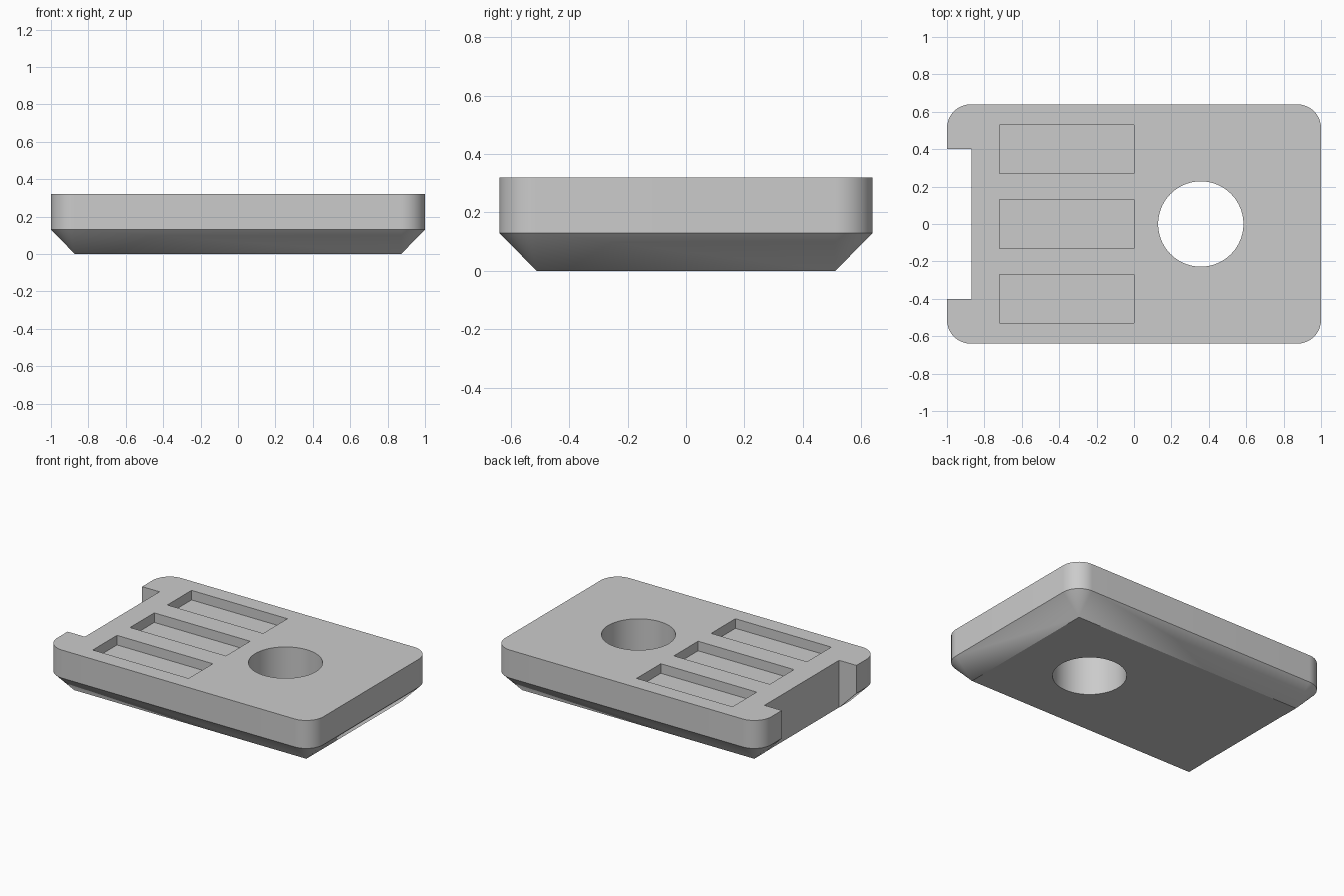
import bpy
import bmesh
from math import pi, sin, cos, radians
from mathutils import Matrix

default = bpy.data.objects.get("Cube")
if default:
    bpy.data.objects.remove(default, do_unlink=True)

HALF_X, HALF_Y, TOP, RIM = 1.0, 0.64, 0.32, 0.13
CORNER = 0.128
ARC_STEPS = 16

grey = bpy.data.materials.new("plain_grey")
grey.use_nodes = True
grey.diffuse_color = (0.6, 0.6, 0.6, 1)
grey.node_tree.nodes["Principled BSDF"].inputs["Base Color"].default_value = grey.diffuse_color


def make_object(name, bm):
    bmesh.ops.recalc_face_normals(bm, faces=bm.faces)
    mesh = bpy.data.meshes.new(name)
    bm.to_mesh(mesh)
    bm.free()
    mesh.materials.append(grey)
    obj = bpy.data.objects.new(name, mesh)
    bpy.context.collection.objects.link(obj)
    return obj


def box(name, lo, hi):
    bm = bmesh.new()
    size = [b - a for a, b in zip(lo, hi)]
    mid = [(a + b) / 2 for a, b in zip(lo, hi)]
    bmesh.ops.create_cube(bm, size=1, matrix=Matrix.Translation(mid) @ Matrix.Diagonal((*size, 1)))
    return make_object(name, bm)


# Plate: rounded upright rim, tapering below to a sharp-cornered base
bm = bmesh.new()
top, rim, base = [], [], []
for i, (sx, sy) in enumerate([(1, 1), (-1, 1), (-1, -1), (1, -1)]):
    cx, cy = sx * (HALF_X - CORNER), sy * (HALF_Y - CORNER)
    base.append(bm.verts.new((cx, cy, 0)))
    for k in range(ARC_STEPS + 1):
        a = (i + k / ARC_STEPS) * pi / 2
        x, y = cx + CORNER * cos(a), cy + CORNER * sin(a)
        top.append(bm.verts.new((x, y, TOP)))
        rim.append(bm.verts.new((x, y, RIM)))
bm.faces.new(top)
bm.faces.new(base)
count = len(rim)
for j in range(count):
    n = (j + 1) % count
    bm.faces.new((top[j], top[n], rim[n], rim[j]))
    b0, b1 = base[j // (ARC_STEPS + 1)], base[n // (ARC_STEPS + 1)]
    lower = (rim[j], rim[n], b0) if b0 == b1 else (rim[j], rim[n], b1, b0)
    bm.faces.new(lower)
plate = make_object("plate", bm)

# Cutters: end notch, three shallow pockets and the round through-hole
cutters = [box("notch_cutter", (-1.2, -0.4, -0.2), (-0.87, 0.4, 0.6))]
for y in (-0.4, 0, 0.4):
    cutters.append(box("pocket_cutter", (-0.72, y - 0.13, TOP - 0.065), (0, y + 0.13, 0.6)))
bm = bmesh.new()
bmesh.ops.create_cone(bm, cap_ends=True, segments=96, radius1=0.228, radius2=0.228, depth=1,
                      matrix=Matrix.Translation((0.357, 0, 0.2)))
cutters.append(make_object("hole_cutter", bm))

bpy.ops.object.select_all(action='DESELECT')
bpy.context.view_layer.objects.active = plate
plate.select_set(True)
for cutter in cutters:
    cutter.hide_render = True
    mod = plate.modifiers.new("cut", 'BOOLEAN')
    mod.operation = 'DIFFERENCE'
    mod.solver = 'EXACT'
    mod.object = cutter
    bpy.ops.object.modifier_apply(modifier=mod.name)
    bpy.data.objects.remove(cutter, do_unlink=True)

bpy.ops.object.shade_smooth_by_angle(angle=radians(25))
